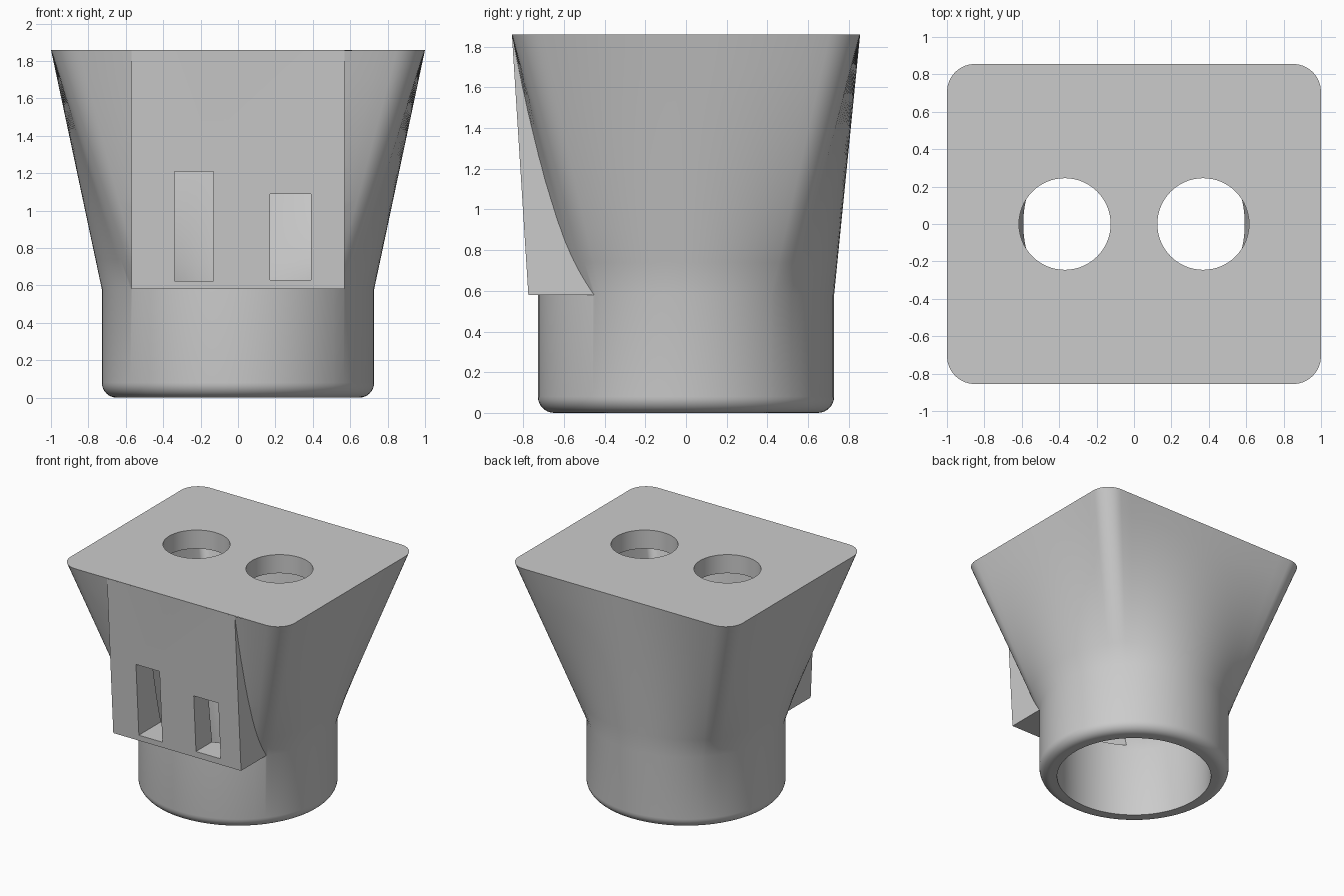
import bpy, bmesh, math

old = bpy.data.objects.get("Cube")
if old:
    bpy.data.objects.remove(old, do_unlink=True)

# One plain grey for the whole part
grey = bpy.data.materials.new("plain grey")
grey.use_nodes = True
grey.diffuse_color = (0.6, 0.6, 0.6, 1)
grey.node_tree.nodes["Principled BSDF"].inputs["Base Color"].default_value = (0.6, 0.6, 0.6, 1)


def finish(name, bm):
    bmesh.ops.recalc_face_normals(bm, faces=bm.faces)
    mesh = bpy.data.meshes.new(name)
    bm.to_mesh(mesh)
    bm.free()
    mesh.materials.append(grey)
    obj = bpy.data.objects.new(name, mesh)
    bpy.context.collection.objects.link(obj)
    return obj


def rounded_rect(hx, hy, r, steps=8, side=12):
    """Outline points, evenly spaced by angle along the sides."""
    fillet = [(hx - r + r * math.cos(a), hy - r + r * math.sin(a))
              for a in (math.pi / 2 * i / steps for i in range(steps + 1))]
    a0 = math.atan2(fillet[0][1], fillet[0][0])
    a1 = math.atan2(fillet[-1][1], fillet[-1][0])
    quad = [(hx, hx * math.tan(a0 * i / side)) for i in range(side)]
    quad += fillet
    for i in range(1, side + 1):
        a = a1 + (math.pi / 2 - a1) * i / side
        quad.append((hy / math.tan(a), hy))
    # Mirror the quarter outline around the centre
    half = quad + [(-x, y) for x, y in reversed(quad[:-1])]
    return half + [(-x, -y) for x, y in half[1:-1]]


def circle_like(outline, r):
    return [(r * x / math.hypot(x, y), r * y / math.hypot(x, y)) for x, y in outline]


def loft(name, rings):
    """Closed solid through a stack of (z, outline) rings."""
    bm = bmesh.new()
    loops = [[bm.verts.new((x, y, z)) for x, y in pts] for z, pts in rings]
    for a, b in zip(loops, loops[1:]):
        n = len(a)
        for i in range(n):
            j = (i + 1) % n
            bm.faces.new((a[i], a[j], b[j], b[i]))
    bm.faces.new(loops[0][::-1])
    bm.faces.new(loops[-1])
    return finish(name, bm)


def blend(a, b, t):
    return [(p[0] + (q[0] - p[0]) * t, p[1] + (q[1] - p[1]) * t) for p, q in zip(a, b)]


def neck_rings(top, r, z0, z1, count=8):
    """Straight transition from a circle to the top outline."""
    base = circle_like(top, r)
    return [(z0 + (z1 - z0) * i / count, blend(base, top, i / count)) for i in range(count + 1)]


def box(name, x0, x1, y0, y1, z0, z1, top_y0=None):
    """Box whose front can lean from y0 at the bottom to top_y0."""
    t = y0 if top_y0 is None else top_y0
    rings = [(z, [(x0, y), (x1, y), (x1, y1), (x0, y1)]) for z, y in ((z0, y0), (z1, t))]
    return loft(name, rings)


def combine(target, other, operation):
    mod = target.modifiers.new(operation, 'BOOLEAN')
    mod.operation = operation
    mod.solver = 'EXACT'
    mod.object = other
    bpy.context.view_layer.objects.active = target
    bpy.ops.object.modifier_apply(modifier=mod.name)
    bpy.data.objects.remove(other, do_unlink=True)


# Outer shell: rounded foot, round collar, flare to a rounded rectangle
R, FOOT, NECK, TOP = 0.728, 0.08, 0.58, 1.86
top = rounded_rect(1.0, 0.856, 0.15)
foot = []
for i in range(9):
    a = math.pi / 2 * i / 8
    foot.append((FOOT - FOOT * math.cos(a), circle_like(top, R - FOOT + FOOT * math.sin(a))))
body = loft("funnel_body", foot + neck_rings(top, R, NECK, TOP))

# Leaning block on the front
combine(body, box("front_block", -0.57, 0.57, -0.775, -0.2, NECK, 1.855, -0.8555), 'UNION')

# Hollow inside: round bore widening under the top plate
inner_top = rounded_rect(0.83, 0.70, 0.06)
bore = [(-0.05, circle_like(inner_top, 0.592))]
combine(body, loft("cavity", bore + neck_rings(inner_top, 0.592, NECK, 1.71)), 'DIFFERENCE')

# Two round holes through the top plate
for x in (-0.37, 0.37):
    ring = [(x + 0.245 * math.cos(math.tau * i / 64), 0.245 * math.sin(math.tau * i / 64))
            for i in range(64)]
    combine(body, loft("top_hole", [(1.6, ring), (2.0, ring)]), 'DIFFERENCE')

# Two slots through the front block into the hollow
for x0, x1, z0, z1 in ((-0.34, -0.13, 0.625, 1.21), (0.17, 0.39, 0.63, 1.09)):
    combine(body, box("slot", x0, x1, -1.0, -0.35, z0, z1), 'DIFFERENCE')

bpy.ops.object.select_all(action='DESELECT')
body.select_set(True)
bpy.context.view_layer.objects.active = body
bpy.ops.object.shade_smooth_by_angle(angle=math.radians(25))
